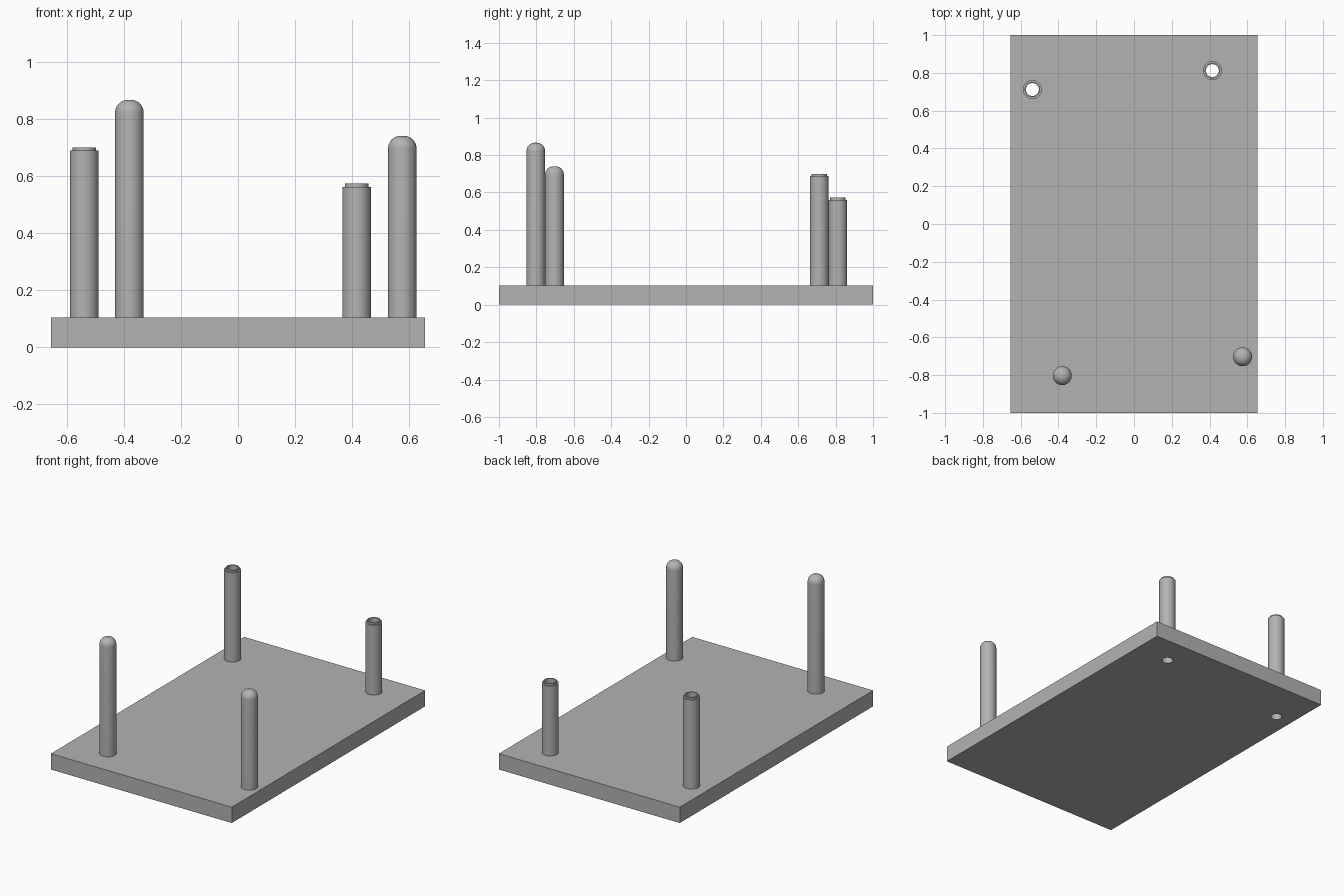
import bpy
import bmesh
import math

if "Cube" in bpy.data.objects:
    bpy.data.objects.remove(bpy.data.objects["Cube"], do_unlink=True)

WIDTH, LENGTH, THICK = 1.31, 2.0, 0.104
RADIUS, LIP, BORE = 0.05, 0.041, 0.034
SIDES = 48

grey = bpy.data.materials.new("plain grey")
grey.use_nodes = True
grey.diffuse_color = (0.45, 0.45, 0.45, 1)
grey.node_tree.nodes["Principled BSDF"].inputs["Base Color"].default_value = grey.diffuse_color


def add_object(name, bm):
    mesh = bpy.data.meshes.new(name)
    bm.to_mesh(mesh)
    bm.free()
    mesh.materials.append(grey)
    obj = bpy.data.objects.new(name, mesh)
    bpy.context.collection.objects.link(obj)
    return obj


def lathe(name, profile, x, y):
    """Spin a (radius, height) profile about the vertical axis."""
    bm = bmesh.new()
    verts = [bm.verts.new((r, 0, z)) for r, z in profile]
    edges = [bm.edges.new(pair) for pair in zip(verts, verts[1:])]
    bmesh.ops.spin(bm, geom=verts + edges, cent=(0, 0, 0), axis=(0, 0, 1),
                   angle=math.tau, steps=SIDES, use_merge=True)
    bmesh.ops.remove_doubles(bm, verts=bm.verts, dist=0.0001)
    bmesh.ops.recalc_face_normals(bm, faces=bm.faces)
    obj = add_object(name, bm)
    obj.location = (x, y, 0)
    bpy.ops.object.select_all(action='DESELECT')
    obj.select_set(True)
    bpy.context.view_layer.objects.active = obj
    bpy.ops.object.shade_smooth_by_angle(angle=math.radians(35))
    return obj


# Base plate
bm = bmesh.new()
bmesh.ops.create_cube(bm, size=1)
for v in bm.verts:
    v.co = (v.co.x * WIDTH, v.co.y * LENGTH, (v.co.z + 0.5) * THICK)
plate = add_object("base_plate", bm)

# Hollow posts with a stepped lip, bored through the plate
for side, x, y, top in (("right", -0.538, 0.712, 0.70), ("left", 0.415, 0.812, 0.573)):
    shoulder = top - 0.012
    lathe(f"hollow_post_{side}",
          [(RADIUS, THICK), (RADIUS, shoulder), (LIP, shoulder),
           (LIP, top), (BORE, top), (BORE, THICK)], x, y)
    cutter = lathe(f"bore_cutter_{side}",
                   [(0, -THICK), (BORE, -THICK), (BORE, 2 * THICK), (0, 2 * THICK)], x, y)
    cutter.hide_render = True
    cutter.hide_set(True)
    cut = plate.modifiers.new(f"bore_{side}", 'BOOLEAN')
    cut.operation = 'DIFFERENCE'
    cut.solver = 'EXACT'
    cut.object = cutter

# Solid pins with rounded tops
FILLET = 0.045
for side, x, y, top in (("right", -0.38, -0.803, 0.866), ("left", 0.575, -0.703, 0.74)):
    profile = [(0, THICK), (RADIUS, THICK)]
    for i in range(11):
        a = math.pi / 2 * i / 10
        profile.append((RADIUS - FILLET + FILLET * math.cos(a),
                        top - FILLET + FILLET * math.sin(a)))
    profile.append((0, top))
    lathe(f"rounded_pin_{side}", profile, x, y)
